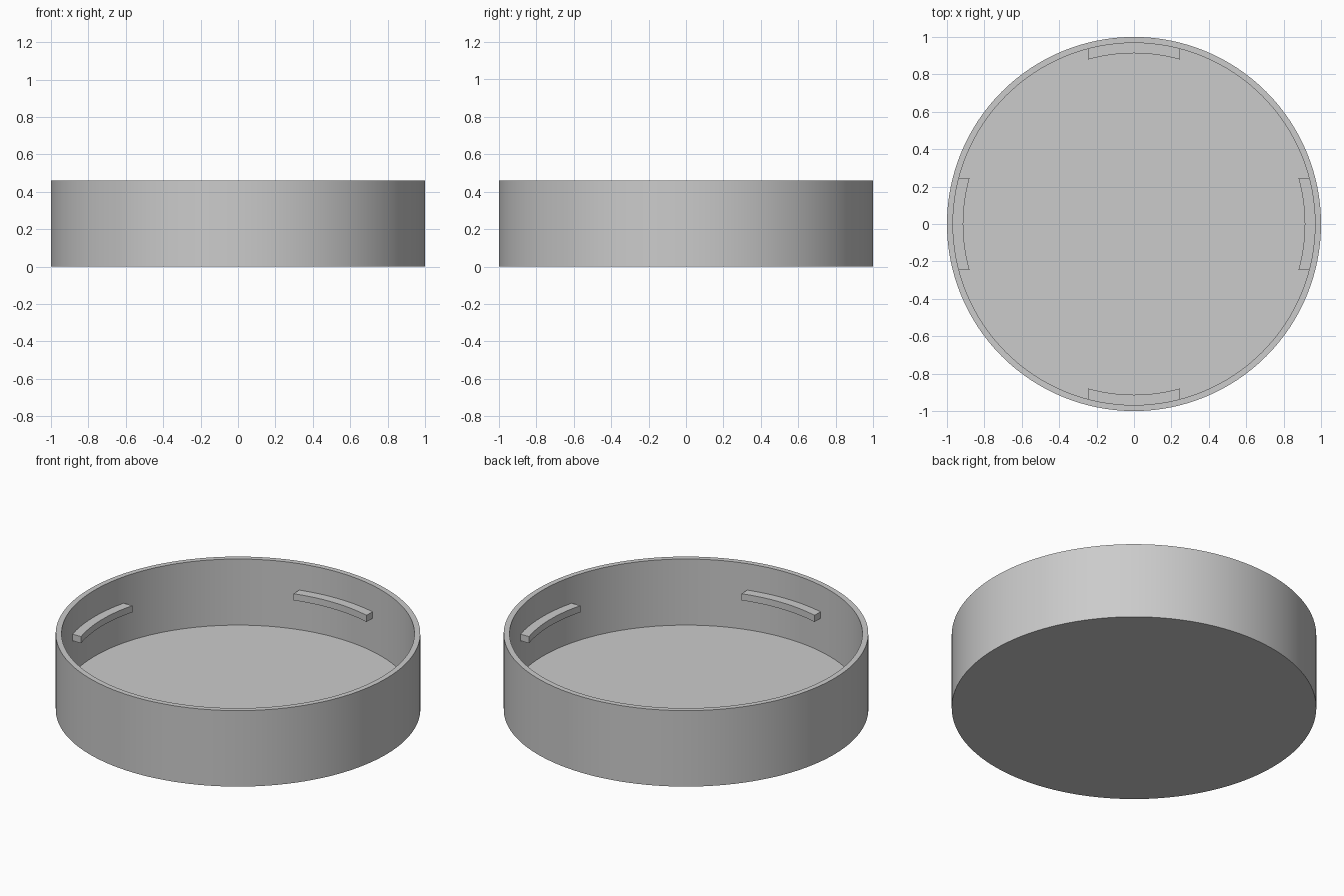
import bpy, bmesh
from math import asin, cos, sin, pi

SEGMENTS = 128
OUTER, INNER = 1.0, 0.968
HEIGHT, FLOOR = 0.46, 0.06
TAB_INNER, TAB_OUTER, TAB_HALF = 0.913, 0.98, 0.245
TAB_BOTTOM, TAB_TOP = 0.26, 0.30

cube = bpy.data.objects.get("Cube")
if cube:
    bpy.data.objects.remove(cube)

grey = bpy.data.materials.new("plain grey")
grey.use_nodes = True
colour = (0.6, 0.6, 0.6, 1)
grey.diffuse_color = colour
grey.node_tree.nodes["Principled BSDF"].inputs["Base Color"].default_value = colour


def finish(bm, name):
    """Turn a bmesh into a shaded object."""
    bmesh.ops.recalc_face_normals(bm, faces=bm.faces)
    mesh = bpy.data.meshes.new(name)
    bm.to_mesh(mesh)
    bm.free()
    mesh.materials.append(grey)
    obj = bpy.data.objects.new(name, mesh)
    bpy.context.collection.objects.link(obj)
    bpy.ops.object.select_all(action='DESELECT')
    obj.select_set(True)
    bpy.context.view_layer.objects.active = obj
    bpy.ops.object.shade_smooth_by_angle(angle=pi / 6)
    return obj


# Round dish: rings from the underside, over the rim, down to the floor
bm = bmesh.new()
rings = []
for r, z in [(OUTER, 0), (OUTER, HEIGHT), (INNER, HEIGHT), (INNER, FLOOR)]:
    angles = [2 * pi * i / SEGMENTS for i in range(SEGMENTS)]
    rings.append([bm.verts.new((r * cos(a), r * sin(a), z)) for a in angles])
for low, high in zip(rings, rings[1:]):
    for i in range(SEGMENTS):
        j = (i + 1) % SEGMENTS
        bm.faces.new((low[i], low[j], high[j], high[i]))
bm.faces.new(rings[0])
bm.faces.new(rings[-1])
finish(bm, "round_dish")


# Curved locking tabs with parallel ends, set into the wall
def arc(radius, steps=16):
    half = asin(TAB_HALF / radius)
    angles = [half * (2 * i / steps - 1) for i in range(steps + 1)]
    return [(radius * cos(a), radius * sin(a)) for a in angles]


for k, side in enumerate(("left", "back", "right", "front")):
    bm = bmesh.new()
    outline = arc(TAB_INNER) + arc(TAB_OUTER)[::-1]
    base = bm.faces.new([bm.verts.new((x, y, TAB_BOTTOM)) for x, y in outline])
    top = bmesh.ops.extrude_face_region(bm, geom=[base], use_keep_orig=True)
    verts = [v for v in top["geom"] if isinstance(v, bmesh.types.BMVert)]
    bmesh.ops.translate(bm, verts=verts, vec=(0, 0, TAB_TOP - TAB_BOTTOM))
    tab = finish(bm, side + "_tab")
    tab.rotation_euler.z = k * pi / 2
